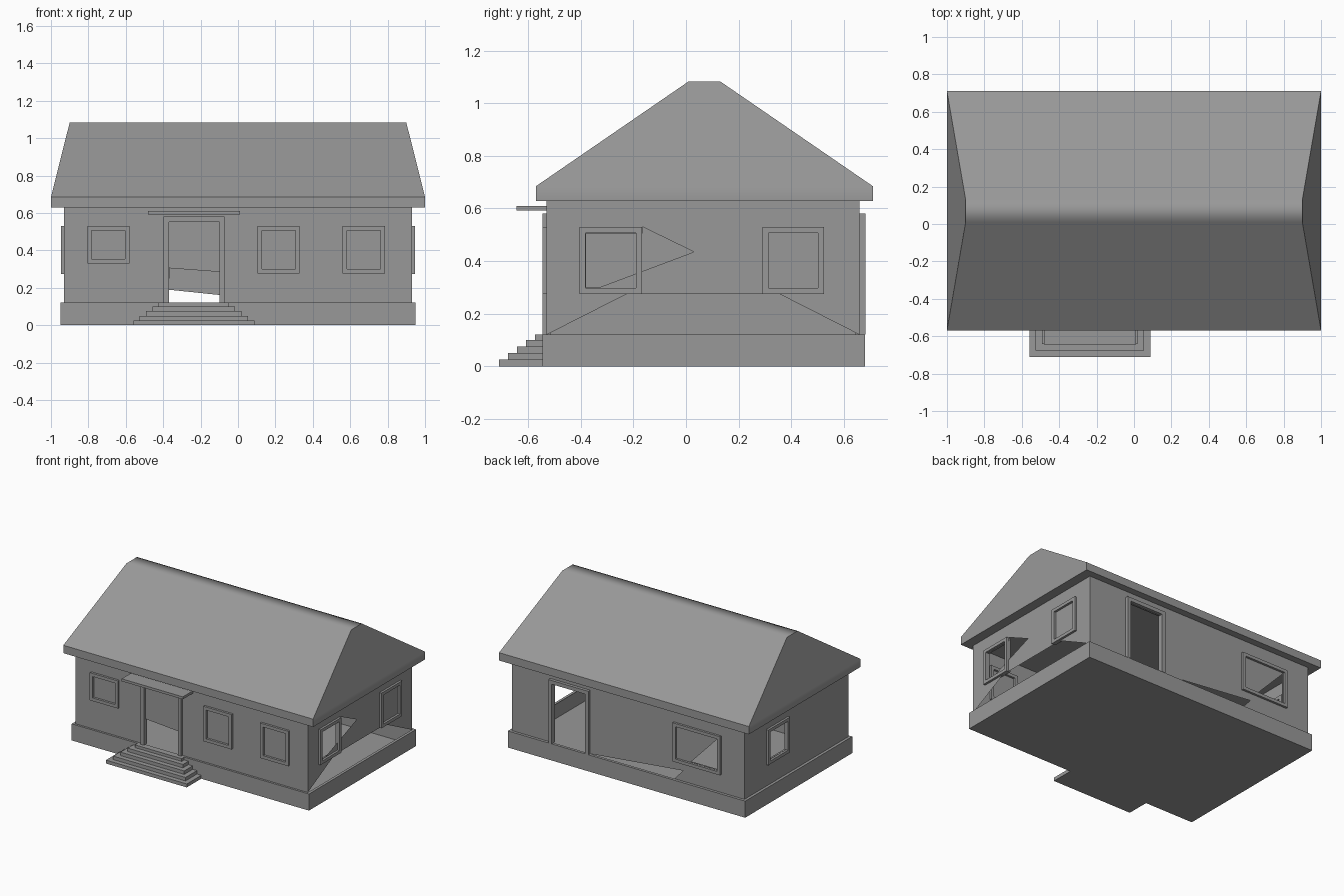
import bpy, bmesh
from mathutils import Vector
from mathutils.geometry import delaunay_2d_cdt

if "Cube" in bpy.data.objects:
    bpy.data.objects.remove(bpy.data.objects["Cube"])

Z0, Z1 = 0.12, 0.635          # wall bottom and top
# side -> (u, z, outward offset) to world position
SIDES = {
    "front": lambda u, z, d=0: (u, -0.53 - d, z),
    "back":  lambda u, z, d=0: (u, 0.66 + d, z),
    "left":  lambda u, z, d=0: (-0.93 - d, u, z),
    "right": lambda u, z, d=0: (0.93 + d, u, z),
}
GREY = bpy.data.materials.new("dark_grey")
GREY.diffuse_color = (0.316, 0.316, 0.316, 1)
GREY.use_nodes = True
GREY.node_tree.nodes["Principled BSDF"].inputs["Base Color"].default_value = GREY.diffuse_color


def finish(bm, name, recalc=True):
    if recalc:
        bmesh.ops.recalc_face_normals(bm, faces=bm.faces)
    me = bpy.data.meshes.new(name)
    bm.to_mesh(me)
    bm.free()
    me.materials.append(GREY)
    ob = bpy.data.objects.new(name, me)
    bpy.context.collection.objects.link(ob)
    return ob


def rect(x0, x1, y0, y1, z):
    return [(x0, y0, z), (x1, y0, z), (x1, y1, z), (x0, y1, z)]


def loft(bm, rings, bottom=True, top=True):
    """Join four-point rings into a skin, with optional end caps."""
    vs = [[bm.verts.new(p) for p in r] for r in rings]
    for a, b in zip(vs, vs[1:]):
        for i in range(4):
            j = (i + 1) % 4
            bm.faces.new((a[i], a[j], b[j], b[i]))
    if bottom:
        bm.faces.new(vs[0][::-1])
    if top:
        bm.faces.new(vs[-1])


def inside(p, poly):
    hit = False
    for (x0, y0), (x1, y1) in zip(poly, poly[1:] + poly[:1]):
        if (y0 > p[1]) != (y1 > p[1]) and p[0] < (x1 - x0) * (p[1] - y0) / (y1 - y0) + x0:
            hit = not hit
    return hit


def wall(side, u0, u1, holes):
    """Thin wall sheet with polygon openings."""
    polys = [[(u0, Z0), (u1, Z0), (u1, Z1), (u0, Z1)]] + holes
    pts, edges = [], []
    for p in polys:
        n = len(pts)
        pts += [Vector(q) for q in p]
        edges += [(n + i, n + (i + 1) % len(p)) for i in range(len(p))]
    vs, _, faces = delaunay_2d_cdt(pts, edges, [], 0, 1e-5)[:3]
    bm = bmesh.new()
    bv = [bm.verts.new(SIDES[side](v.x, v.y)) for v in vs]
    flip = side in ("back", "left")
    for f in faces:
        c = sum((vs[i] for i in f), Vector((0, 0))) / len(f)
        if not any(inside(c, h) for h in holes):
            bm.faces.new([bv[i] for i in (f[::-1] if flip else f)])
    finish(bm, side + "_wall", recalc=False)


def frame(name, side, u0, u1, z0, z1, w=0.023, sill=True, out=0.016):
    """Rectangular surround made of bars; a door has no sill."""
    bars = [(u0, u0 + w, z0, z1), (u1 - w, u1, z0, z1), (u0 + w, u1 - w, z1 - w, z1)]
    if sill:
        bars.append((u0 + w, u1 - w, z0, z0 + w))
    m = SIDES[side]
    bm = bmesh.new()
    for a, b, c, e in bars:
        loft(bm, [[m(a, c, d), m(b, c, d), m(b, e, d), m(a, e, d)] for d in (-0.015, out)])
    finish(bm, name)


def box_hole(u0, u1, z0, z1):
    return [(u0, z0), (u1, z0), (u1, z1), (u0, z1)]


# Hollow plinth with a floor and a narrow ledge around the walls
bm = bmesh.new()
loft(bm, [rect(-0.95, 0.95, -0.545, 0.68, 0), rect(-0.95, 0.95, -0.545, 0.68, Z0),
          rect(-0.93, 0.93, -0.53, 0.66, Z0)], top=False)
finish(bm, "plinth")

# Walls, including their irregular gaps
wall("front", -0.93, 0.93, [[(-0.37, Z0), (-0.10, Z0), (-0.10, 0.285), (-0.37, 0.305)]])
wall("back", -0.93, 0.93, [box_hole(0.33, 0.60, Z0, 0.55),
                           [(-0.50, 0.275), (-0.72, 0.275), (-0.72, 0.505)],
                           [(0.30, Z0), (-0.44, 0.197), (-0.37, Z0)]])
wall("left", -0.53, 0.66, [box_hole(0.185, 0.385, 0.30, 0.505)])
wall("right", -0.53, 0.66, [
    [(-0.38, 0.30), (-0.33, 0.30), (0.03, 0.435), (-0.165, 0.53), (-0.165, 0.505), (-0.38, 0.505)],
    [(-0.53, Z0), (0.66, Z0), (0.355, 0.275), (-0.225, 0.275)]])

# Window and door surrounds
for i, (side, u0, u1, z0) in enumerate([
        ("front", -0.805, -0.58, 0.33), ("front", 0.105, 0.33, 0.277), ("front", 0.56, 0.785, 0.277),
        ("right", -0.405, -0.168, 0.275), ("right", 0.29, 0.525, 0.275),
        ("left", 0.16, 0.41, 0.275), ("back", -0.745, -0.365, 0.25)]):
    frame(f"{side}_window_frame_{i + 1}", side, u0, u1, z0, 0.53)
frame("front_door_frame", "front", -0.397, -0.073, Z0, 0.58, w=0.027, sill=False)
frame("back_door_frame", "back", 0.305, 0.625, Z0, 0.58, w=0.027, sill=False, out=0.022)

# Entrance steps, each one narrower and shallower
bm = bmesh.new()
for i in range(5):
    s = 0.034 * i
    z = 0.025 * i
    loft(bm, [rect(-0.56 + s, 0.087 - s, -0.71 + s, -0.54, h) for h in (z, min(z + 0.025, Z0))])
finish(bm, "entrance_steps")

# Door canopy
bm = bmesh.new()
loft(bm, [rect(-0.48, 0.01, -0.645, -0.53, z) for z in (0.592, 0.61)])
finish(bm, "door_canopy")

# Roof with vertical eaves, leaning gables and a softly shaded ridge
bm = bmesh.new()
loft(bm, [rect(-1, 1, -0.57, 0.71, 0.628), rect(-1, 1, -0.57, 0.71, 0.685),
          rect(-0.9, 0.9, 0.01, 0.13, 1.083)])
bmesh.ops.recalc_face_normals(bm, faces=bm.faces)
for f in bm.faces:
    f.smooth = True
for e in bm.edges:
    e.smooth = e.calc_face_angle() < 0.7
roof = finish(bm, "roof")
mod = roof.modifiers.new("even_slopes", 'WEIGHTED_NORMAL')
mod.weight = 100
mod.keep_sharp = True
